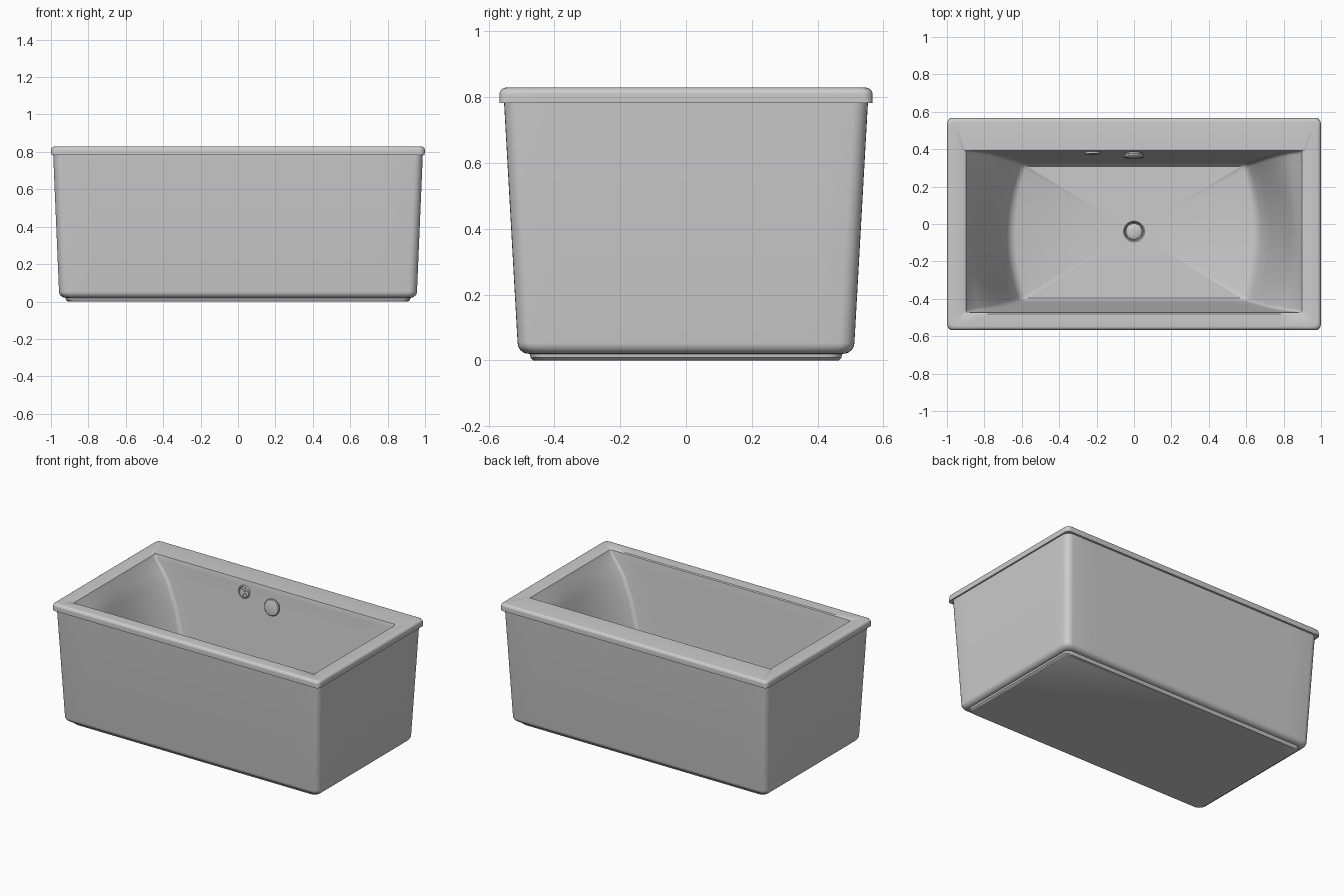
import bpy, bmesh
from math import sin, cos, pi, hypot, radians, atan

if "Cube" in bpy.data.objects:
    bpy.data.objects.remove(bpy.data.objects["Cube"])


def ring(hx, y0, y1, z, r=0.02, bow=0.0):
    """Rounded rectangle whose two short ends can bulge outward."""
    yc, hy = (y0 + y1) / 2, (y1 - y0) / 2
    corners = [(hx - r, hy - r), (-hx + r, hy - r), (-hx + r, -hy + r), (hx - r, -hy + r)]
    base = []
    for i, (cx, cy) in enumerate(corners):
        arc = [(cx + r * cos(pi / 2 * (i + k / 6)), cy + r * sin(pi / 2 * (i + k / 6))) for k in range(7)]
        base += arc
        nx, ny = corners[(i + 1) % 4]
        a = pi / 2 * (i + 1)
        end = (nx + r * cos(a), ny + r * sin(a))
        for k in range(1, 12):
            t = k / 12
            base.append((arc[-1][0] * (1 - t) + end[0] * t, arc[-1][1] * (1 - t) + end[1] * t))
    return [(x * (1 + bow / hx * (1 - (y / hy) ** 2)), y + yc, z) for x, y in base]


def circle_from(pts, cx, cy, r, z):
    """Project a ring onto a circle so the floor flows into the drain."""
    out = []
    for x, y, _ in pts:
        d = hypot(x - cx, y - cy)
        out.append((cx + (x - cx) / d * r, cy + (y - cy) / d * r, z))
    return out


def finish(name, bm, angle=35):
    bmesh.ops.recalc_face_normals(bm, faces=bm.faces)
    me = bpy.data.meshes.new(name)
    bm.to_mesh(me)
    bm.free()
    ob = bpy.data.objects.new(name, me)
    bpy.context.collection.objects.link(ob)
    bpy.ops.object.select_all(action='DESELECT')
    ob.select_set(True)
    bpy.context.view_layer.objects.active = ob
    bpy.ops.object.shade_smooth_by_angle(angle=radians(angle))
    return ob


def loft(name, rings):
    bm = bmesh.new()
    loops = [[bm.verts.new(p) for p in r] for r in rings]
    n = len(loops[0])
    for a, b in zip(loops, loops[1:]):
        for i in range(n):
            j = (i + 1) % n
            bm.faces.new((a[i], a[j], b[j], b[i]))
    bm.faces.new(loops[0])
    bm.faces.new(loops[-1])
    return finish(name, bm)


def lathe(name, profile, loc, rot=(0, 0, 0), n=32):
    """Spin a (radius, height) profile around the local z axis."""
    ob = loft(name, [[(r * cos(2 * pi * i / n), r * sin(2 * pi * i / n), h) for i in range(n)]
                     for r, h in profile])
    ob.location, ob.rotation_euler = loc, rot
    return ob


def sym(hx, hy, z, r):
    return ring(hx, -hy, hy, z, r)


# Tub shell: plinth, tapered body, rolled rim, basin and drain well in one skin
rings = [sym(0.91, 0.465, 0, 0.04), sym(0.92, 0.472, 0.008, 0.04), sym(0.922, 0.475, 0.02, 0.04)]
for k in range(7):
    a = pi / 2 * k / 6
    rings.append(sym(0.923 + 0.034 * sin(a), 0.478 + 0.034 * sin(a), 0.02 + 0.034 * (1 - cos(a)), 0.045))
rings += [sym(0.988, 0.553, 0.783, 0.045), sym(0.998, 0.567, 0.783, 0.025)]
for k in range(7):
    a = pi / 2 * k / 6
    d = 0.02 * (1 - cos(a))
    rings.append(sym(0.999 - d, 0.567 - d, 0.809 + 0.02 * sin(a), 0.03))
# half length, front y, back y, height, corner radius, end bulge
basin = [(0.915, -0.48, 0.392, 0.827, 0.01, 0), (0.898, -0.474, 0.390, 0.821, 0.012, 0),
         (0.880, -0.470, 0.388, 0.79, 0.015, 0.004), (0.835, -0.466, 0.383, 0.74, 0.018, 0.025),
         (0.79, -0.460, 0.377, 0.68, 0.02, 0.05), (0.72, -0.446, 0.361, 0.53, 0.02, 0.08),
         (0.65, -0.425, 0.338, 0.31, 0.02, 0.075), (0.612, -0.412, 0.325, 0.19, 0.02, 0.068),
         (0.60, -0.408, 0.320, 0.165, 0.02, 0.062), (0.58, -0.395, 0.307, 0.15, 0.02, 0.055)]
rings += [ring(hx, y0, y1, z, r, b) for hx, y0, y1, z, r, b in basin]
floor = rings[-1]
for r, z in ((0.056, 0.15), (0.05, 0.145), (0.046, 0.125)):
    rings.append(circle_from(floor, 0, -0.04, r, z))
loft("tub_shell", rings)

# Drain plug
lathe("drain_plug", [(0.043, 0), (0.043, 0.012), (0.038, 0.016), (0.01, 0.018)], (0, -0.04, 0.124))

# Fittings on the back wall, tilted to lie on its slope
tilt = (pi / 2 - atan(0.108), 0, 0)
lathe("overflow_cover", [(0.046, -0.008), (0.046, 0.008), (0.054, 0.012), (0.055, 0.02),
                         (0.05, 0.026), (0.03, 0.03), (0.005, 0.031)], (0, 0.380, 0.71), tilt)
lathe("control_plate", [(0.042, -0.008), (0.042, 0.008), (0.039, 0.013), (0.034, 0.013),
                        (0.031, 0.008), (0.005, 0.008)], (-0.22, 0.385, 0.752), tilt)
# Three raised bars across the control plate
for i in range(3):
    bm = bmesh.new()
    bmesh.ops.create_cube(bm, size=1)
    bmesh.ops.scale(bm, vec=(0.064, 0.008, 0.014), verts=bm.verts)
    for v in bm.verts:
        x, y = v.co.x, v.co.y
        a = pi / 3 * i + 0.3
        v.co = (x * cos(a) - y * sin(a), x * sin(a) + y * cos(a), v.co.z + 0.005)
    bar = finish("control_bar_%d" % (i + 1), bm)
    bar.location, bar.rotation_euler = (-0.22, 0.385, 0.752), tilt
